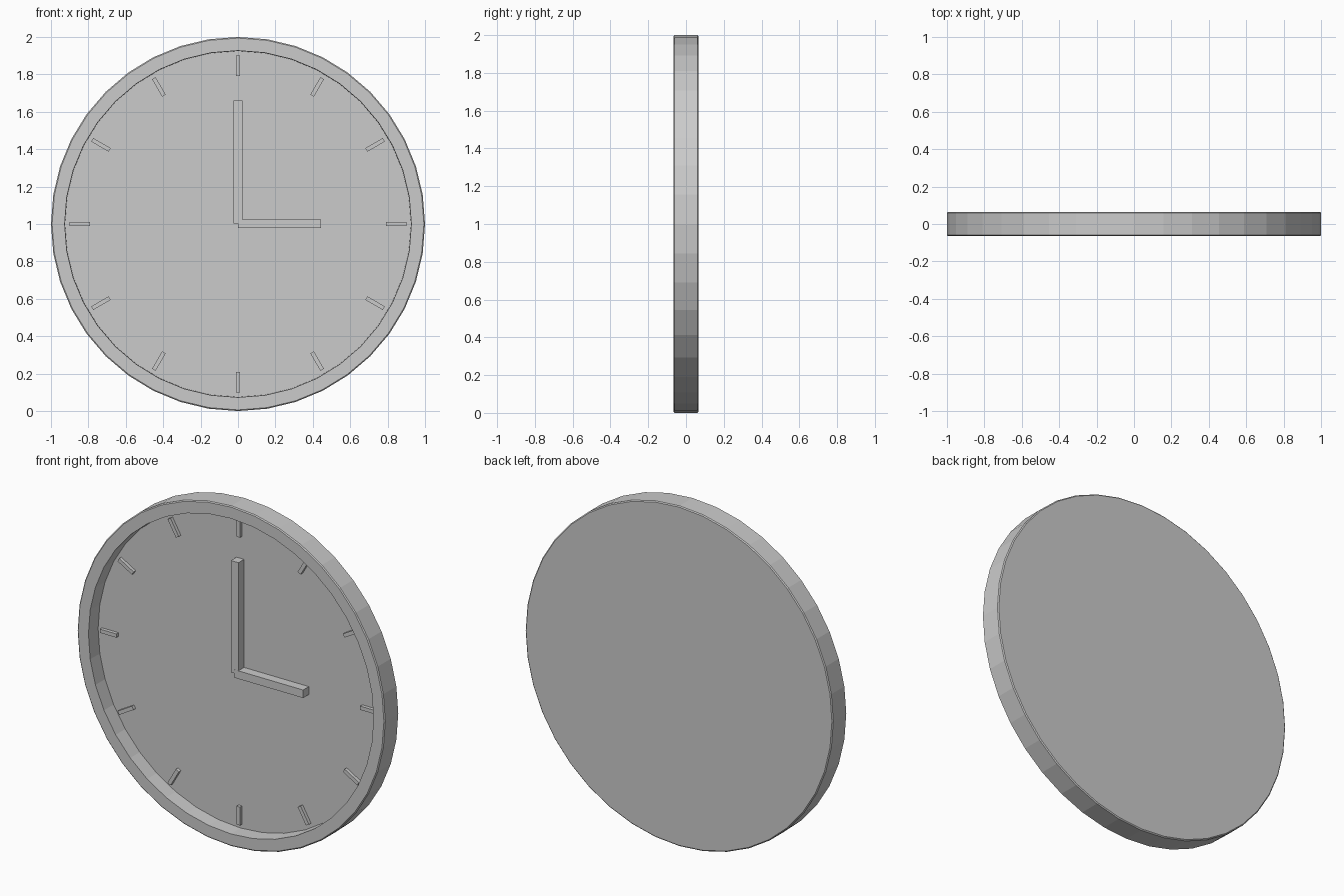
import bpy, bmesh, math
from mathutils import Matrix, Vector

if "Cube" in bpy.data.objects:
    bpy.data.objects.remove(bpy.data.objects["Cube"])

FACE_Y = 0.022


def make_object(name, bm):
    bmesh.ops.recalc_face_normals(bm, faces=bm.faces)
    me = bpy.data.meshes.new(name)
    bm.to_mesh(me)
    bm.free()
    ob = bpy.data.objects.new(name, me)
    bpy.context.collection.objects.link(ob)
    return ob


def box(name, x, y, z, turn=0.0):
    """Box from (min, max) ranges, turned about the clock centre."""
    bm = bmesh.new()
    size = [r[1] - r[0] for r in (x, y, z)]
    mid = Vector([(r[0] + r[1]) / 2 for r in (x, y, z)])
    m = (Matrix.Translation((0, 0, 1)) @ Matrix.Rotation(turn, 4, 'Y')
         @ Matrix.Translation(mid) @ Matrix.Diagonal((*size, 1)))
    bmesh.ops.create_cube(bm, size=1, matrix=m)
    return make_object(name, bm)


# Case: lathed profile (radius, y) with raised rim and recessed dial
SIDES = 40
profile = [(0.994, 0.065), (1.0, 0.06), (1.0, -0.06), (0.994, -0.065),
           (0.927, -0.065), (0.925, FACE_Y)]
bm = bmesh.new()
rings = []
for r, y in profile:
    rings.append([bm.verts.new((r * math.sin(a), y, 1 + r * math.cos(a)))
                  for a in (2 * math.pi * i / SIDES for i in range(SIDES))])
for a, b in zip(rings, rings[1:]):
    for i in range(SIDES):
        j = (i + 1) % SIDES
        bm.faces.new((a[i], a[j], b[j], b[i]))
bm.faces.new(rings[0])
bm.faces.new(rings[-1])
case = make_object("clock_case", bm)

# Hour marks
for h in range(12):
    box(f"hour_mark_{h + 1}", (-0.011, 0.011), (0.002, FACE_Y + 0.005),
        (0.792, 0.9), 2 * math.pi * (h + 1) / 12)

# Hands pointing at three o'clock
box("minute_hand", (-0.025, 0.024), (-0.030, FACE_Y + 0.005), (0.003, 0.66))
box("hour_hand", (0.0, 0.445), (-0.031, FACE_Y + 0.005), (-0.022, 0.025))
